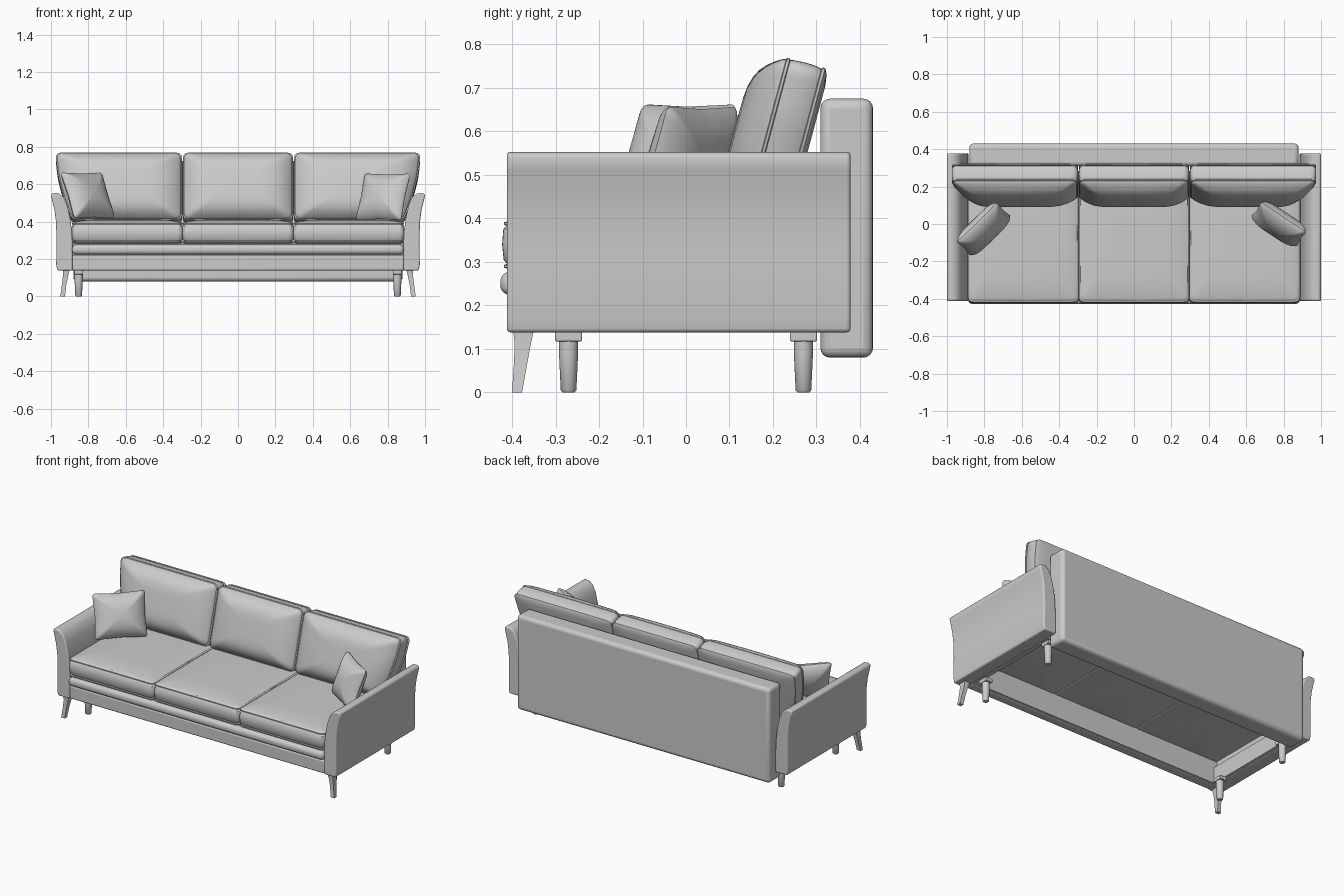
import bpy, bmesh, math
from mathutils import Vector, Matrix

if "Cube" in bpy.data.objects:
    bpy.data.objects.remove(bpy.data.objects["Cube"])


def loft(name, rings, matrix=Matrix(), bevel=0):
    """Skin a list of equal-length point rings and cap both ends."""
    bm = bmesh.new()
    loops = [[bm.verts.new(matrix @ Vector(p)) for p in ring] for ring in rings]
    n = len(loops[0])
    for a, b in zip(loops, loops[1:]):
        for i in range(n):
            j = (i + 1) % n
            bm.faces.new((a[i], a[j], b[j], b[i]))
    bm.faces.new(loops[0])
    bm.faces.new(loops[-1])
    bmesh.ops.recalc_face_normals(bm, faces=bm.faces)
    mesh = bpy.data.meshes.new(name)
    bm.to_mesh(mesh)
    bm.free()
    ob = bpy.data.objects.new(name, mesh)
    bpy.context.collection.objects.link(ob)
    if bevel:
        mod = ob.modifiers.new("soft_edges", 'BEVEL')
        mod.width, mod.segments = bevel, 4
        mod.limit_method, mod.angle_limit = 'ANGLE', math.radians(50)
    return ob


def rect(x0, x1, y0, y1, z):
    return [(x0, y0, z), (x1, y0, z), (x1, y1, z), (x0, y1, z)]


def box(name, x0, x1, y0, y1, z0, z1, bevel=0):
    return loft(name, [rect(x0, x1, y0, y1, z0), rect(x0, x1, y0, y1, z1)], bevel=bevel)


def rounded(corners, r, steps=6, along=8):
    """Round every corner of a 2D outline and subdivide its straight edges."""
    pts = []
    for i, c in enumerate(corners):
        c = Vector(c)
        p, q = Vector(corners[i - 1]), Vector(corners[(i + 1) % len(corners)])
        a, b = c + (p - c).normalized() * r, c + (q - c).normalized() * r
        for k in range(steps + 1):
            t = k / steps
            pts.append(a * (1 - t) ** 2 + c * 2 * t * (1 - t) + b * t * t)
        end = q + (c - q).normalized() * r
        pts += [b.lerp(end, k / along) for k in range(1, along)]
    return pts


def cushion(name, outline, profile, matrix=Matrix()):
    """Stack scaled outlines that turn elliptical inwards; profile holds (scale, height)."""
    lo, hi = Vector(map(min, zip(*outline))), Vector(map(max, zip(*outline)))
    mid, half = (lo + hi) / 2, (hi - lo) / 2
    rings = []
    for s, z in profile:
        ring = []
        for p in outline:
            q = Vector(((p.x - mid.x) / half.x, (p.y - mid.y) / half.y))
            q = q.normalized().lerp(q, min(s, 1) ** 0.6) * s
            ring.append((mid.x + q.x * half.x, mid.y + q.y * half.y, z))
        rings.append(ring)
    return loft(name, rings, matrix)


def dome(z, height, power):
    return [(s, z + height * (1 - s ** power))
            for s in (0.985, 0.96, 0.92, 0.86, 0.78, 0.68, 0.55, 0.4, 0.2, 0.05)]


def piping(z):
    return [(0.995, z - 0.005), (1.01, z - 0.003), (1.01, z + 0.003), (0.99, z + 0.005)]


# Seat cushions
seat_profile = ([(0.05, 0.283), (0.97, 0.283)] + piping(0.29)
                + [(1.012, 0.305), (1.022, 0.34), (1.014, 0.375)]
                + piping(0.388) + dome(0.394, 0.017, 6))
for i, cx in enumerate((-0.592, 0, 0.592)):
    outline = rounded([(cx - 0.292, -0.415), (cx + 0.292, -0.415),
                       (cx + 0.292, 0.29), (cx - 0.292, 0.29)], 0.03)
    cushion(f"seat_cushion_{i + 1}", outline, seat_profile)

# Back cushions, leaning back, outer ones flared over the arms
lean = Matrix.Translation((0, 0.182, 0.59)) @ Matrix.Rotation(math.radians(75), 4, 'X')
back_profile = ([(0.05, -0.104), (0.8, -0.104), (0.94, -0.1)] + piping(-0.09)
                + [(1.008, -0.07), (1.012, -0.045), (1.005, -0.02)]
                + piping(-0.006) + dome(0.0, 0.072, 5))
h = 0.184
middle = [(-0.292, -h), (0.292, -h), (0.292, h), (-0.292, h)]
side = [(0.302, -h), (0.885, -h), (0.93, -0.06), (0.96, 0.06), (0.974, h), (0.302, h)]
cushion("back_cushion_middle", rounded(middle, 0.035), back_profile, lean)
for s, tag in ((-1, "left"), (1, "right")):
    cushion(f"back_cushion_{tag}", rounded([(s * x, y) for x, y in side], 0.035),
            back_profile, lean)

# Throw pillows
pillow_half = [(s, 0.062 * (1 - s ** 2.6) ** 0.75)
               for s in (1, 0.97, 0.92, 0.84, 0.72, 0.58, 0.4, 0.2, 0.05)]
pillow_profile = [(s, -z) for s, z in pillow_half[:0:-1]] + pillow_half
for tag, centre, facing, tilt, w in (
        ("left", (-0.803, -0.027, 0.54), (0.70, -0.71, 0), 23, 0.152),
        ("right", (0.775, 0.0, 0.532), (-0.55, -0.83, 0), 20, 0.146)):
    f, up, t = Vector(facing).normalized(), Vector((0, 0, 1)), math.radians(tilt)
    u = up.cross(f)
    v = up * math.cos(t) - f * math.sin(t)
    place = Matrix.Translation(centre) @ Matrix((u, v, u.cross(v))).transposed().to_4x4()
    e, k = 0.133, 0.95
    shape = [(-w, -e), (0, -e * k), (w, -e), (w * k, 0), (w, e), (0, e * k), (-w, e), (-w * k, 0)]
    cushion(f"throw_pillow_{tag}", rounded(shape, 0.02), pillow_profile, place)

# Back panel
box("back_panel", -0.88, 0.88, 0.309, 0.43, 0.08, 0.675, 0.022)

# Front rail, the padded roll above it and the beam behind both
box("front_rail", -0.887, 0.887, -0.408, -0.35, 0.138, 0.222, 0.01)
box("front_roll", -0.887, 0.887, -0.427, -0.35, 0.224, 0.277, 0.022)
box("front_beam", -0.887, 0.887, -0.39, -0.335, 0.14, 0.286)

# Arms, side rails and legs
arm = [(0.966, 0.138), (0.972, 0.17), (0.97, 0.3), (0.973, 0.4), (0.981, 0.46), (0.993, 0.51),
       (1.0, 0.54), (0.995, 0.55), (0.98, 0.553), (0.957, 0.55), (0.932, 0.53), (0.912, 0.485),
       (0.897, 0.42), (0.888, 0.35), (0.885, 0.28), (0.885, 0.138)]
leg = [(0.925, 0.95, -0.40, -0.377, 0), (0.918, 0.942, -0.396, -0.366, 0.06),
       (0.908, 0.936, -0.394, -0.357, 0.11), (0.90, 0.936, -0.397, -0.35, 0.142)]
for s, tag in ((-1, "left"), (1, "right")):
    loft(f"arm_{tag}", [[(s * x, y, z) for x, z in arm] for y in (-0.412, 0.378)], bevel=0.008)
    box(f"side_rail_{tag}", s * 0.862, s * 0.887, -0.34, 0.312, 0.138, 0.24)
    loft(f"front_leg_{tag}", [rect(s * a, s * b, c, d, z) for a, b, c, d, z in leg])
    for y, end in ((-0.27, "front"), (0.27, "rear")):
        box(f"leg_plate_{end}_{tag}", s * 0.828, s * 0.876, y - 0.031, y + 0.031, 0.117, 0.14, 0.004)
        rings = [[(s * 0.852 + r * math.cos(a * math.pi / 12), y + r * math.sin(a * math.pi / 12), z)
                  for a in range(24)]
                 for r, z in ((0.014, 0), (0.018, 0.005), (0.022, 0.09), (0.022, 0.12))]
        loft(f"round_leg_{end}_{tag}", rings)

# Smooth shading with crisp edges
bpy.ops.object.select_all(action='SELECT')
bpy.context.view_layer.objects.active = bpy.data.objects["back_panel"]
bpy.ops.object.shade_smooth_by_angle(angle=math.radians(40))
